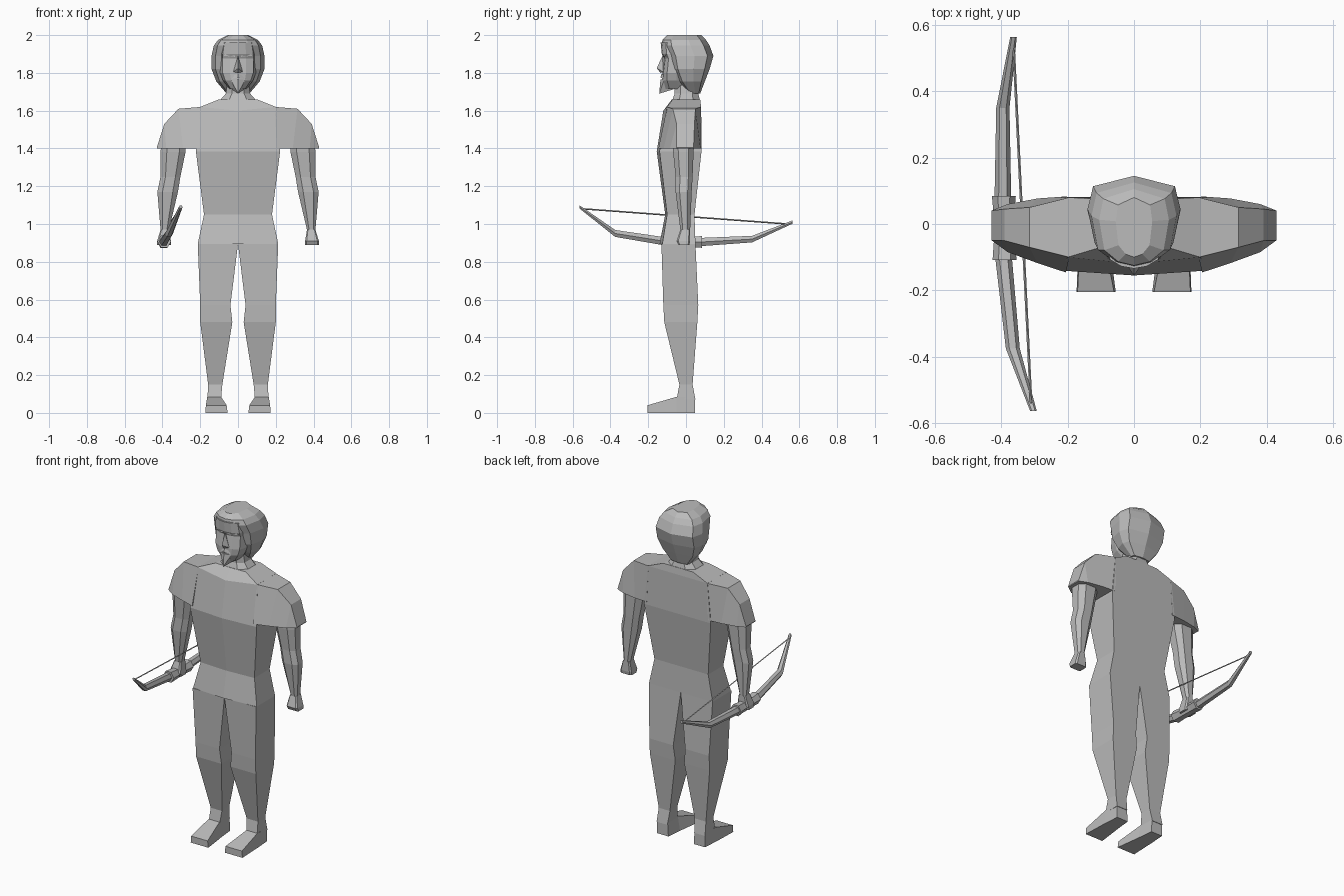
import bpy, bmesh, math
from mathutils import Vector

if "Cube" in bpy.data.objects:
    bpy.data.objects.remove(bpy.data.objects["Cube"])

grey = bpy.data.materials.new("plain grey")
grey.diffuse_color = (0.5, 0.5, 0.5, 1)
grey.use_nodes = True
grey.node_tree.nodes["Principled BSDF"].inputs["Base Color"].default_value = grey.diffuse_color


def finish(name, bm, mirror=False):
    bmesh.ops.remove_doubles(bm, verts=bm.verts, dist=0.0005)
    bmesh.ops.recalc_face_normals(bm, faces=bm.faces)
    me = bpy.data.meshes.new(name)
    bm.to_mesh(me)
    bm.free()
    me.materials.append(grey)
    ob = bpy.data.objects.new(name, me)
    bpy.context.collection.objects.link(ob)
    if mirror:
        mod = ob.modifiers.new("mirror", 'MIRROR')
        mod.use_mirror_merge = False
    return ob


def loft(name, rings, mirror=False):
    """Skin a list of equal-length point rings and cap both ends."""
    bm = bmesh.new()
    vs = [[bm.verts.new(p) for p in r] for r in rings]
    n = len(vs[0])
    for a, b in zip(vs, vs[1:]):
        for i in range(n):
            j = (i + 1) % n
            bm.faces.new((a[i], a[j], b[j], b[i]))
    bm.faces.new(vs[0])
    bm.faces.new(vs[-1])
    return finish(name, bm, mirror)


def hull(name, pts, mirror=False):
    bm = bmesh.new()
    for p in pts:
        bm.verts.new(p)
    bmesh.ops.convex_hull(bm, input=bm.verts)
    return finish(name, bm, mirror)


def box_ring(z, x0, x1, y0, y1, c=0.0):
    """Horizontal rectangle, with corners cut by the fraction c."""
    if not c:
        return [(x0, y0, z), (x1, y0, z), (x1, y1, z), (x0, y1, z)]
    a, b = (x1 - x0) * c, (y1 - y0) * c
    return [(x0 + a, y0, z), (x1 - a, y0, z), (x1, y0 + b, z), (x1, y1 - b, z),
            (x1 - a, y1, z), (x0 + a, y1, z), (x0, y1 - b, z), (x0, y0 + b, z)]


def torso_ring(z, w, front, corner, back, sag=0.0):
    return [(0, front, z - sag), (w, corner, z), (w, back, z),
            (0, back, z), (-w, back, z), (-w, corner, z)]


def head_ring(z, w, front, back):
    """Ten-sided oval, pointed a little at front and back."""
    half = [(0, -1), (.45, -.9), (.85, -.6), (1, .2), (.88, .75), (0, 1)]
    c, h = (front + back) / 2, (back - front) / 2
    pts = half + [(-x, y) for x, y in half[-2:0:-1]]
    return [(x * w, c + y * h, z) for x, y in pts]


# torso
loft("torso", [torso_ring(*r) for r in (
    (.895, .213, -.14, -.125, .05), (1.05, .18, -.11, -.10, .045),
    (1.385, .223, -.155, -.14, .082), (1.62, .20, -.12, -.10, .08, .02),
    (1.66, .10, -.075, -.07, .075))])

# neck
loft("neck", [box_ring(*r, .25) for r in (
    (1.65, -.10, .10, -.075, .075), (1.69, -.065, .065, -.06, .065),
    (1.78, -.05, .05, -.06, .06))])

# short sleeves, skinned outward from the shoulder
loft("sleeve", [[(xt, f, z), (xb, bf, 1.4), (xb, bb, 1.4), (xt, b, z)]
                for xt, z, f, b, xb, bf, bb in (
    (.195, 1.62, -.10, .08, .205, -.146, .083),
    (.315, 1.61, -.07, .05, .29, -.118, .077),
    (.39, 1.53, -.05, .045, .38, -.085, .06),
    (.43, 1.405, -.05, .04, .428, -.05, .04))], True)

# arms with closed hands
loft("arm", [box_ring(*r, .25) for r in (
    (1.45, .275, .405, -.07, .045), (1.38, .278, .41, -.068, .04),
    (1.25, .305, .41, -.055, .035), (1.17, .318, .427, -.055, .03),
    (.97, .365, .41, -.03, .022))], True)
loft("hand", [box_ring(*r, .12) for r in (
    (.97, .365, .41, -.03, .022), (.91, .355, .428, -.05, .022),
    (.89, .355, .43, -.04, .018))], True)

# legs and feet
loft("leg", [box_ring(*r) for r in (
    (.895, 0, .213, -.13, .05), (.57, .04, .20, -.12, .065),
    (.48, .03, .20, -.115, .06), (.15, .083, .158, -.035, .035),
    (.07, .09, .162, -.05, .05))], True)
loft("foot", [[(a, y, 0), (b, y, 0), (d, y, z), (c, y, z)]
              for y, a, b, c, d, z in (
    (.047, .085, .16, .09, .16, .08), (-.05, .075, .167, .09, .163, .085),
    (-.205, .055, .173, .06, .17, .04))], True)

# hair
loft("hair", [head_ring(*r) for r in (
    (2.0, .055, -.10, .08), (1.975, .105, -.125, .105),
    (1.945, .128, -.128, .125), (1.89, .14, -.105, .145),
    (1.82, .14, -.085, .125), (1.755, .115, -.05, .10),
    (1.69, .06, .01, .075))])

# face
loft("face", [head_ring(*r) for r in (
    (1.96, .085, -.134, 0), (1.90, .095, -.128, 0), (1.875, .095, -.115, 0),
    (1.80, .095, -.125, 0), (1.76, .08, -.125, 0), (1.715, .045, -.115, .02))])
hull("brow", [(x, y, z) for x, z in ((.015, 1.885), (.015, 1.895), (.075, 1.89), (.07, 1.90))
              for y in (-.10, -.126 + x * .25)], True)
hull("nose", [(0, -.125, 1.89), (0, -.155, 1.825), (-.025, -.12, 1.805),
              (.025, -.12, 1.805), (0, -.135, 1.80), (0, -.09, 1.84)])
hull("moustache", [(0, -.13, 1.795), (0, -.135, 1.775), (.045, -.115, 1.765),
                   (.035, -.115, 1.78), (0, -.09, 1.78)], True)
hull("beard", [(-.038, -.115, 1.765), (.038, -.115, 1.765), (0, -.135, 1.765),
               (0, -.142, 1.69), (-.035, -.06, 1.715), (.035, -.06, 1.715)])


# bow
def rod(name, pts, sides=6):
    """Rod running along y; each point is x, y, z, radius."""
    return loft(name, [[(x + r * math.cos(t), y, z + r * math.sin(t))
                        for t in (math.tau * i / sides for i in range(sides))]
                       for x, y, z, r in pts])


rod("bow_limbs", [(-.303, -.563, 1.09, .010), (-.365, -.375, .95, .021),
                  (-.392, -.11, .908, .025), (-.395, .085, .905, .025),
                  (-.395, .35, .92, .02), (-.363, .563, 1.01, .010)])
rod("bow_grip", [(-.39, -.108, .908, .036), (-.39, -.05, .905, .032),
                 (-.392, .04, .905, .032), (-.392, .085, .905, .036)])
rod("bow_string", [(-.31, -.54, 1.08, .004), (-.363, .54, 1.0, .004)], 4)
